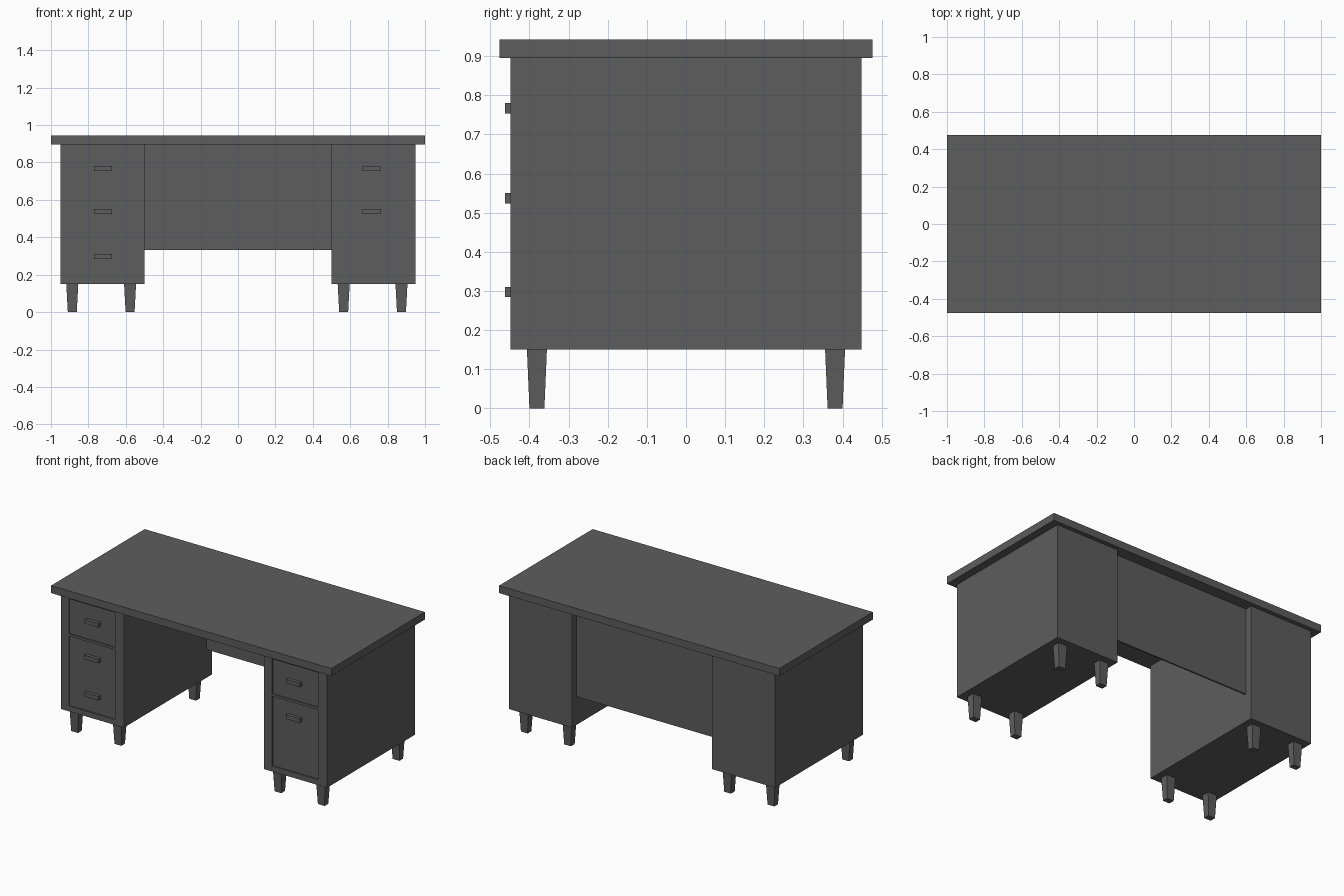
import bpy, bmesh

if "Cube" in bpy.data.objects:
    bpy.data.objects.remove(bpy.data.objects["Cube"])

grey = bpy.data.materials.new("dark grey")
grey.diffuse_color = (0.11, 0.11, 0.112, 1)
grey.use_nodes = True
grey.node_tree.nodes["Principled BSDF"].inputs["Base Color"].default_value = grey.diffuse_color


def finish(name, bm):
    bmesh.ops.recalc_face_normals(bm, faces=bm.faces)
    me = bpy.data.meshes.new(name)
    bm.to_mesh(me)
    bm.free()
    me.materials.append(grey)
    ob = bpy.data.objects.new(name, me)
    bpy.context.collection.objects.link(ob)
    return ob


def box(name, x0, x1, y0, y1, z0, z1, taper=1.0):
    """Box from its limits; taper scales the bottom face."""
    bm = bmesh.new()
    bmesh.ops.create_cube(bm, size=1)
    cx, cy = (x0 + x1) / 2, (y0 + y1) / 2
    for v in bm.verts:
        k = taper if v.co.z < 0 else 1
        v.co = (cx + v.co.x * (x1 - x0) * k,
                cy + v.co.y * (y1 - y0) * k,
                z1 if v.co.z > 0 else z0)
    return finish(name, bm)


def pedestal(name, xs, zs, drawers, y0, y1, depth):
    """Cabinet whose front is a grid of faces; the drawer cells are recessed."""
    bm = bmesh.new()
    grid = [[bm.verts.new((x, y0, z)) for z in zs] for x in xs]
    cells = {}
    for i in range(len(xs) - 1):
        for j in range(len(zs) - 1):
            cells[i, j] = bm.faces.new((grid[i][j], grid[i + 1][j],
                                        grid[i + 1][j + 1], grid[i][j + 1]))
    rim = [e for e in bm.edges if e.is_boundary]
    new = bmesh.ops.extrude_edge_only(bm, edges=rim)["geom"]
    for v in new:
        if isinstance(v, bmesh.types.BMVert):
            v.co.y = y1
    bmesh.ops.holes_fill(bm, edges=[e for e in bm.edges if e.is_boundary], sides=0)
    for key in drawers:
        face = cells[key]
        out = bmesh.ops.extrude_discrete_faces(bm, faces=[face])["faces"][0]
        for v in out.verts:
            v.co.y += depth
    return finish(name, bm)


# Desk top and modesty panel
box("desk_top", -1, 1, -0.477, 0.477, 0.895, 0.943)
box("modesty_panel", -0.5, 0.5, 0.393, 0.403, 0.332, 0.895)

FRONT, BACK, RECESS = -0.449, 0.449, 0.008
levels = [0.15, 0.185, 0.635, 0.65, 0.875, 0.895]
sides = {
    "left": ([-0.95, -0.893, -0.563, -0.5], (-0.77, -0.673), (0.767, 0.537, 0.297), (-0.886, -0.577)),
    "right": ([0.5, 0.557, 0.887, 0.95], (0.665, 0.765), (0.767, 0.537), (0.565, 0.874)),
}
for side, (xs, (h0, h1), handle_z, leg_x) in sides.items():
    # Cabinet with recessed drawer fronts
    pedestal(side + "_pedestal", xs, levels, [(1, 1), (1, 3)], FRONT, BACK, RECESS)
    # Drawer handles
    for z in handle_z:
        box(side + "_drawer_handle", h0, h1, -0.463, FRONT + RECESS, z - 0.013, z + 0.013)
    # Tapered legs
    for x in leg_x:
        for y in (-0.381, 0.381):
            box(side + "_leg", x - 0.032, x + 0.032, y - 0.0255, y + 0.0255, 0, 0.15, 0.75)
